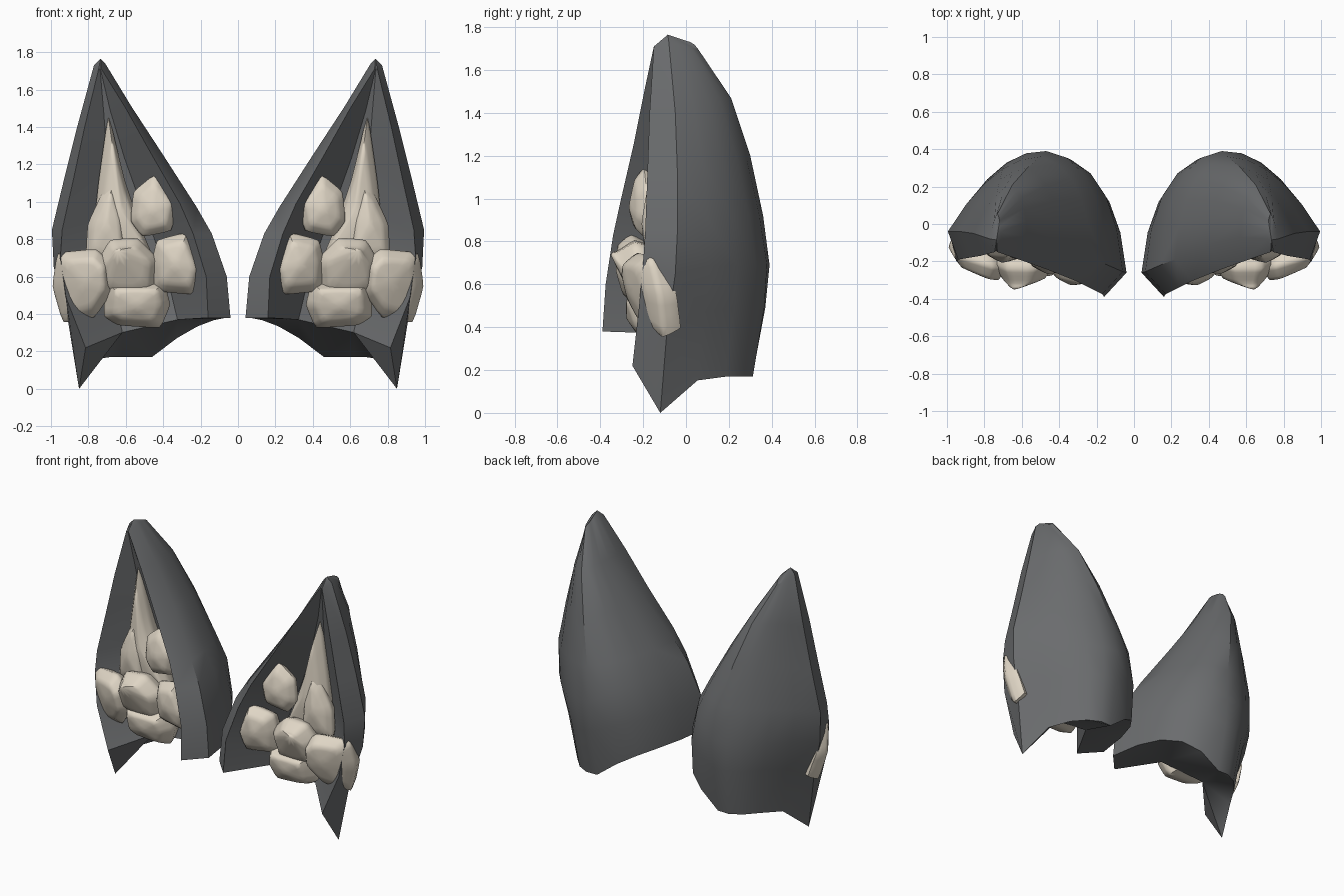
import bpy, bmesh
from mathutils import Vector

cube = bpy.data.objects.get("Cube")
if cube:
    bpy.data.objects.remove(cube)


def material(name, rgb):
    m = bpy.data.materials.new(name)
    m.use_nodes = True
    m.diffuse_color = (*rgb, 1)
    m.node_tree.nodes["Principled BSDF"].inputs["Base Color"].default_value = (*rgb, 1)
    return m


GREY = material("charcoal_grey", (0.145, 0.15, 0.155))
CREAM = material("cream_fur", (0.74, 0.67, 0.56))


def finish(bm, name, mat, angle, subdivide=False):
    """Turn a bmesh into a smooth object mirrored to the other side."""
    bmesh.ops.recalc_face_normals(bm, faces=bm.faces)
    mesh = bpy.data.meshes.new(name)
    bm.to_mesh(mesh)
    bm.free()
    mesh.materials.append(mat)
    ob = bpy.data.objects.new(name, mesh)
    bpy.context.collection.objects.link(ob)
    bpy.ops.object.select_all(action="DESELECT")
    ob.select_set(True)
    bpy.context.view_layer.objects.active = ob
    bpy.ops.object.shade_smooth_by_angle(angle=angle)
    if subdivide:
        ob.modifiers.new("round", "SUBSURF").levels = 2
        ob.modifiers["round"].render_levels = 2
    ob.modifiers.new("other_side", "MIRROR")


def loft(bm, rings):
    for lo, hi in zip(rings, rings[1:]):
        for i in range(len(lo)):
            j = (i + 1) % len(lo)
            bm.faces.new((lo[i], lo[j], hi[j], hi[i]))


def fan(bm, ring, point):
    tip = bm.verts.new(point)
    for i in range(len(ring)):
        bm.faces.new((ring[i], ring[(i + 1) % len(ring)], tip))


# Ear shell rails, bottom to top: rim edges and the spine of the back
inner_rim_back = [(.04, -.26, .38), (.06, -.255, .6), (.14, -.22, .83), (.22, -.19, .97),
                  (.4, -.11, 1.25), (.57, -.07, 1.51), (.71, -.08, 1.74)]
inner_rim_front = [(.16, -.39, .38), (.17, -.375, .6), (.24, -.34, .83), (.31, -.305, .99),
                   (.46, -.245, 1.25), (.6, -.195, 1.5), (.73, -.15, 1.71)]
outer_rim_back = [(.85, -.12, 0), (.91, -.09, .37), (.985, -.05, .65), (.995, -.04, .85),
                  (.93, -.04, 1.12), (.86, -.05, 1.4), (.77, -.08, 1.73)]
outer_rim_front = [(.815, -.25, .22), (.92, -.22, .49), (.95, -.2, .7), (.94, -.19, .85),
                   (.88, -.18, 1.12), (.82, -.17, 1.4), (.745, -.15, 1.71)]
spine = [(.46, .31, .17), (.47, .37, .49), (.47, .39, .69), (.5, .36, .92),
         (.57, .3, 1.2), (.65, .21, 1.47), (.73, .055, 1.7)]


def bulge(rim, back, fx, fy, t, drop):
    """Point on a curved wall running from the rim (t=0) to the spine (t=1)."""
    ctrl = Vector((rim.x + (back.x - rim.x) * fx, rim.y + (back.y - rim.y) * fy, 0))
    p = rim * (1 - t) ** 2 + ctrl * 2 * t * (1 - t) + back * t * t
    p.z = rim.z + (back.z - rim.z) * drop
    return p


bm = bmesh.new()
rings = []
STEPS = 5
for k, rails in enumerate(zip(inner_rim_back, inner_rim_front, outer_rim_back,
                              outer_rim_front, spine)):
    in_back, in_front, out_back, out_front, ridge = map(Vector, rails)
    k /= len(spine) - 1
    pts = []
    for i in range(STEPS):
        t = i / STEPS
        pts.append(bulge(in_back, ridge, .12, 1.05 - .3 * k, t, t ** 3))
    for i in range(STEPS + 1):
        t = 1 - i / STEPS
        pts.append(bulge(out_back, ridge, .48, 1.14 - .3 * k, t, 1 - (1 - t) ** (10 - 8 * k)))
    pts.append(out_front)
    # hollow front, narrowing upwards
    for f in (.7 - .2 * k, .25 + .15 * k):
        c = in_front.lerp(out_front, f)
        c.y += .38 * (out_front.x - in_front.x)
        c.z = in_front.z + (out_front.z - in_front.z) * f * f
        pts.append(c)
    pts.append(in_front)
    rings.append([bm.verts.new(p) for p in pts])
loft(bm, rings)
fan(bm, rings[-1], (.735, -.085, 1.765))
# sloping underside, bridged between the back wall and the hollow
bottom = bm.faces.new(rings[0])
bmesh.ops.triangulate(bm, faces=[bottom])
finish(bm, "ear_shell", GREY, .55)


def tuft(name, outline, back, front, slope=0, tilt=0, peak=.02, lean=(0, 0)):
    """Chunky lump of fur from an x-z outline; slope turns it sideways, tilt tips it forward."""
    cx = sum(p[0] for p in outline) / len(outline)
    cz = sum(p[1] for p in outline) / len(outline)
    bm = bmesh.new()
    rings = []
    for depth, size in ((0, .85), (.5, 1.07), (.9, .75)):
        y = back + (front - back) * depth
        rings.append([bm.verts.new((cx + (x - cx) * size,
                                    y + slope * (x - cx) - tilt * (z - cz),
                                    cz + (z - cz) * size)) for x, z in outline])
    loft(bm, rings)
    fan(bm, rings[-1], (cx + lean[0], front - peak - tilt * lean[1], cz + lean[1]))
    bm.faces.new(rings[0])
    crease = bm.edges.layers.float.new("crease_edge")
    for e in bm.edges:
        e[crease] = .5
    finish(bm, name, CREAM, 1.2, True)


# Fur inside the ear
tuft("tall_spike", [(.69, 1.45), (.74, 1.1), (.79, .62), (.42, .62), (.51, .83), (.605, 1.1)],
     -.02, -.17)
tuft("outer_leaf", [(.675, 1.1), (.73, 1.03), (.8, .88), (.81, .68), (.6, .68), (.615, .92)],
     -.08, -.19, .1)
tuft("inner_leaf", [(.445, 1.14), (.555, 1.05), (.57, .9), (.51, .82), (.36, .85), (.33, 1.0)],
     -.14, -.25, .1)
tuft("inner_chunk", [(.275, .83), (.43, .79), (.455, .68), (.44, .53), (.235, .51), (.195, .64)],
     -.16, -.31, .15, .1)
tuft("middle_chunk", [(.54, .8), (.68, .79), (.745, .68), (.73, .52), (.6, .47), (.45, .5), (.43, .69)],
     -.1, -.3, 0, .25, .03, (.05, .11))
tuft("outer_chunk", [(.76, .74), (.96, .72), (.985, .55), (.93, .36), (.77, .39), (.68, .52), (.69, .67)],
     -.09, -.26, .3, .2, .01)
tuft("lower_chunk", [(.4, .56), (.7, .56), (.71, .39), (.64, .345), (.42, .33), (.37, .45)],
     -.06, -.27, 0, .25, .01)
